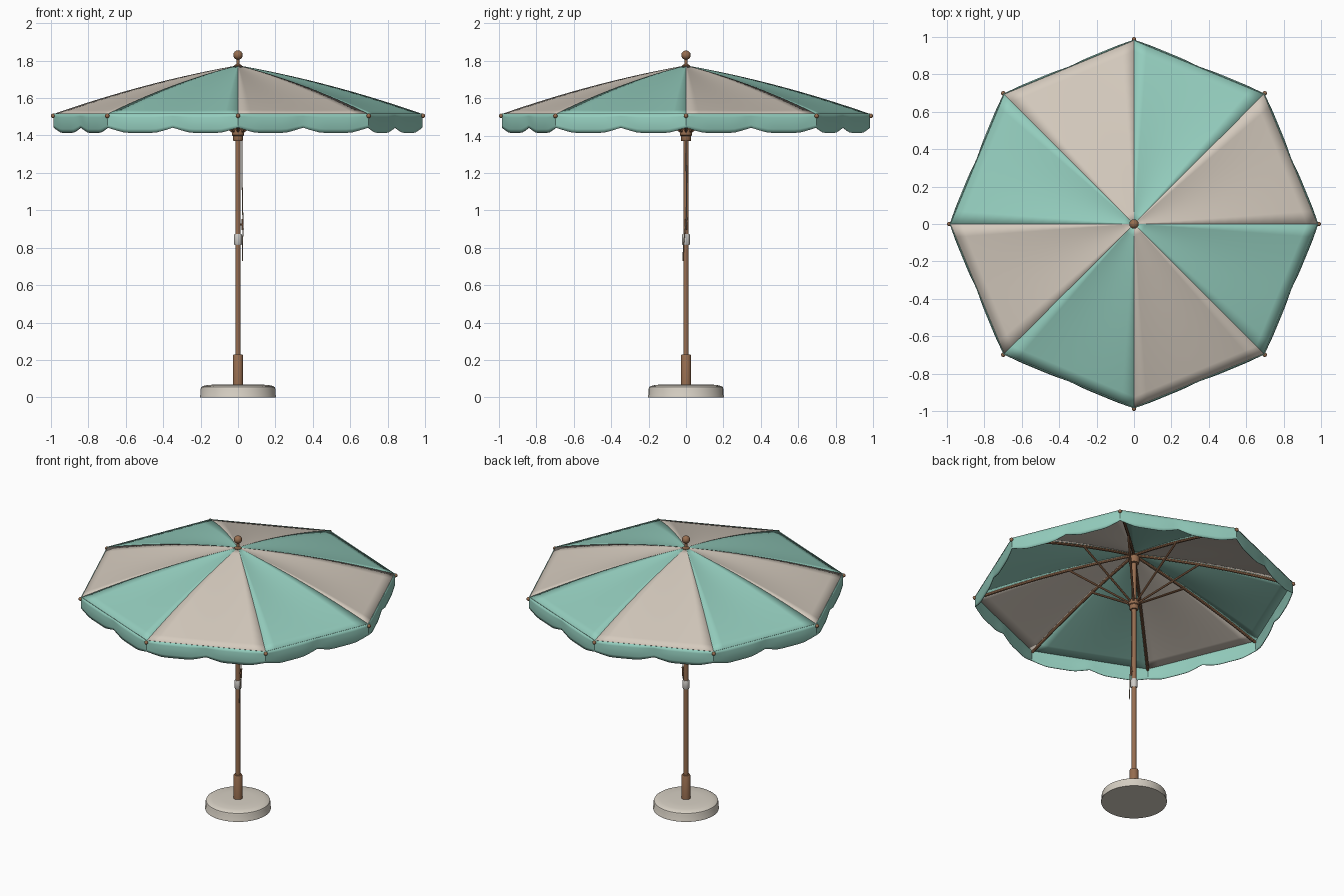
import bpy, bmesh, math
from mathutils import Vector

if "Cube" in bpy.data.objects:
    bpy.data.objects.remove(bpy.data.objects["Cube"])

SIDES = 8
R = 0.985          # canopy corner radius


def material(name, rgb):
    m = bpy.data.materials.new(name)
    m.diffuse_color = (*rgb, 1)
    m.use_nodes = True
    m.node_tree.nodes["Principled BSDF"].inputs["Base Color"].default_value = m.diffuse_color
    return m


TEAL = material("teal_fabric", (0.30, 0.62, 0.52))
BEIGE = material("beige_fabric", (0.66, 0.59, 0.51))
WOOD = material("brown_wood", (0.31, 0.155, 0.08))
STONE = material("off_white_base", (0.68, 0.63, 0.55))
METAL = material("pale_grey_metal", (0.62, 0.60, 0.57))
ROPE = material("tan_cord", (0.36, 0.28, 0.20))


def finish(name, bm, mats, angle=35):
    me = bpy.data.meshes.new(name)
    bm.to_mesh(me)
    bm.free()
    ob = bpy.data.objects.new(name, me)
    bpy.context.collection.objects.link(ob)
    for m in mats:
        me.materials.append(m)
    bpy.ops.object.select_all(action='DESELECT')
    ob.select_set(True)
    bpy.context.view_layer.objects.active = ob
    bpy.ops.object.shade_smooth_by_angle(angle=math.radians(angle))
    return ob


def lathe(name, profile, mat, n=32):
    """Spin (radius, z) points around the z axis."""
    bm = bmesh.new()
    vs = [bm.verts.new((r, 0, z)) for r, z in profile]
    es = [bm.edges.new(p) for p in zip(vs, vs[1:])]
    bmesh.ops.spin(bm, geom=vs + es, axis=(0, 0, 1), cent=(0, 0, 0),
                   steps=n, angle=math.tau)
    bmesh.ops.remove_doubles(bm, verts=bm.verts, dist=1e-5)
    bmesh.ops.recalc_face_normals(bm, faces=bm.faces)
    return finish(name, bm, [mat])


def tube(name, paths, radius, mat):
    """Round bars along several point paths, turned into one mesh."""
    cu = bpy.data.curves.new(name, 'CURVE')
    cu.dimensions = '3D'
    cu.bevel_depth, cu.bevel_resolution, cu.use_fill_caps = radius, 2, True
    for path in paths:
        sp = cu.splines.new('POLY')
        sp.points.add(len(path) - 1)
        for p, co in zip(sp.points, path):
            p.co = (*co, 1)
    tmp = bpy.data.objects.new(name + "_path", cu)
    bpy.context.collection.objects.link(tmp)
    bpy.context.view_layer.update()
    bm = bmesh.new()
    bm.from_mesh(tmp.to_mesh())
    bpy.data.objects.remove(tmp)
    for f in bm.faces:
        f.material_index = 0
    return finish(name, bm, [mat])


def polar(r, k, z):
    a = math.tau * k / SIDES
    return Vector((r * math.cos(a), r * math.sin(a), z))


def ridge_z(t):
    """Height of a canopy seam, t from the crown (0) to the rim (1)."""
    return 1.775 - 0.26 * t + 0.085 * t * (1 - t)


def thicken(ob, amount):
    mod = ob.modifiers.new("thickness", 'SOLIDIFY')
    mod.thickness = amount
    mod.offset = -1


# Canopy: eight alternating panels sagging a little between the ribs
bm = bmesh.new()
NT, NS = 16, 10
for k in range(SIDES):
    grid = []
    for i in range(NT + 1):
        t = max(i / NT, 0.012)
        a, b = polar(R * t, k, ridge_z(t)), polar(R * t, k + 1, ridge_z(t))
        row = []
        for j in range(NS + 1):
            s = j / NS
            p = a.lerp(b, s)
            p.z -= 0.05 * t * (1 - t) * math.sin(math.pi * s)
            row.append(bm.verts.new(p))
        grid.append(row)
    for i in range(NT):
        for j in range(NS):
            f = bm.faces.new((grid[i][j], grid[i + 1][j],
                              grid[i + 1][j + 1], grid[i][j + 1]))
            f.material_index = k % 2
thicken(finish("canopy", bm, [BEIGE, TEAL]), 0.004)

# Valance: hanging band with two scallops on each side
bm = bmesh.new()
STEPS, DROPS = 24, 5
cols = []
for k in range(SIDES):
    for j in range(STEPS):
        s = j / STEPS
        top = polar(R, k, 1.517).lerp(polar(R, k + 1, 1.517), s)
        out = Vector((top.x, top.y, 0)).normalized()
        wave = min(1, 1.3 * abs(math.sin(math.tau * s)))
        low = 1.442 - 0.028 * wave
        col = []
        for d in range(DROPS + 1):
            u = d / DROPS
            p = top + out * (0.006 * math.sin(math.pi * u) * wave)
            p.z = 1.517 + (low - 1.517) * u
            col.append(bm.verts.new(p))
        cols.append(col)
for c, n in zip(cols, cols[1:] + cols[:1]):
    for d in range(DROPS):
        bm.faces.new((c[d], c[d + 1], n[d + 1], n[d]))
thicken(finish("valance", bm, [TEAL], 30), 0.004)

# Ribs under the seams and struts up from the runner
ribs = [[polar(R * t, k, ridge_z(t) - 0.016)
         for t in (0.02, 0.2, 0.4, 0.6, 0.8, 0.99)] for k in range(SIDES)]
tube("ribs", ribs, 0.009, WOOD)
struts = [[polar(0.025, k, 1.42), polar(0.40, k, ridge_z(0.406) - 0.02)]
          for k in range(SIDES)]
tube("struts", struts, 0.007, WOOD)

# Rib end knobs
bm = bmesh.new()
for k in range(SIDES):
    ball = bmesh.ops.create_uvsphere(bm, u_segments=12, v_segments=8, radius=0.012)
    bmesh.ops.translate(bm, verts=ball["verts"], vec=polar(0.988, k, 1.505))
finish("rib_end_knobs", bm, [WOOD])

# Weighted base
lathe("base", [(0, 0), (0.203, 0), (0.203, 0.008), (0.2, 0.014), (0.2, 0.046),
               (0.197, 0.055), (0.188, 0.061), (0.16, 0.067), (0.1, 0.07), (0, 0.07)],
      STONE, 48)
# Pole and its parts
lathe("base_sleeve", [(0, 0.06), (0.028, 0.06), (0.028, 0.222), (0.024, 0.23),
                      (0, 0.23)], WOOD)
lathe("pole", [(0, 0.2), (0.0145, 0.2), (0.0145, 1.765), (0, 1.765)], WOOD, 24)
lathe("runner", [(0, 1.37), (0.024, 1.37), (0.028, 1.376), (0.028, 1.398),
                 (0.033, 1.402), (0.033, 1.432), (0.028, 1.438), (0, 1.438)], WOOD)
lathe("top_hub", [(0, 1.70), (0.03, 1.70), (0.033, 1.71), (0.033, 1.745),
                  (0, 1.752)], WOOD)
# Finial: collar, neck and ball
ball_profile = [(0.025 * math.cos(a), 1.83 + 0.025 * math.sin(a))
                for a in [math.radians(-70 + 16 * i) for i in range(10)]]
lathe("finial", [(0, 1.765), (0.022, 1.765), (0.022, 1.774), (0.009, 1.782),
                 (0.008, 1.802)] + ball_profile + [(0, 1.855)], WOOD)
# Clamp ring and cord cleat
lathe("clamp_ring", [(0.013, 0.815), (0.018, 0.815), (0.021, 0.82), (0.021, 0.868),
                     (0.018, 0.874), (0.013, 0.874)], METAL)
tube("cord_cleat", [[(0.010, 0, 0.925), (0.024, 0, 0.925)],
                    [(0.024, 0, 0.895), (0.024, 0, 0.955)]], 0.005, WOOD)
# Pull cord from the runner, past the cleat, to a loose end
tube("pull_cord", [[(0.022, 0, 1.38), (0.022, 0.002, 1.15), (0.026, 0.004, 0.95),
                    (0.028, -0.004, 0.90), (0.023, -0.012, 0.83),
                    (0.024, -0.017, 0.73)]], 0.0028, ROPE)
